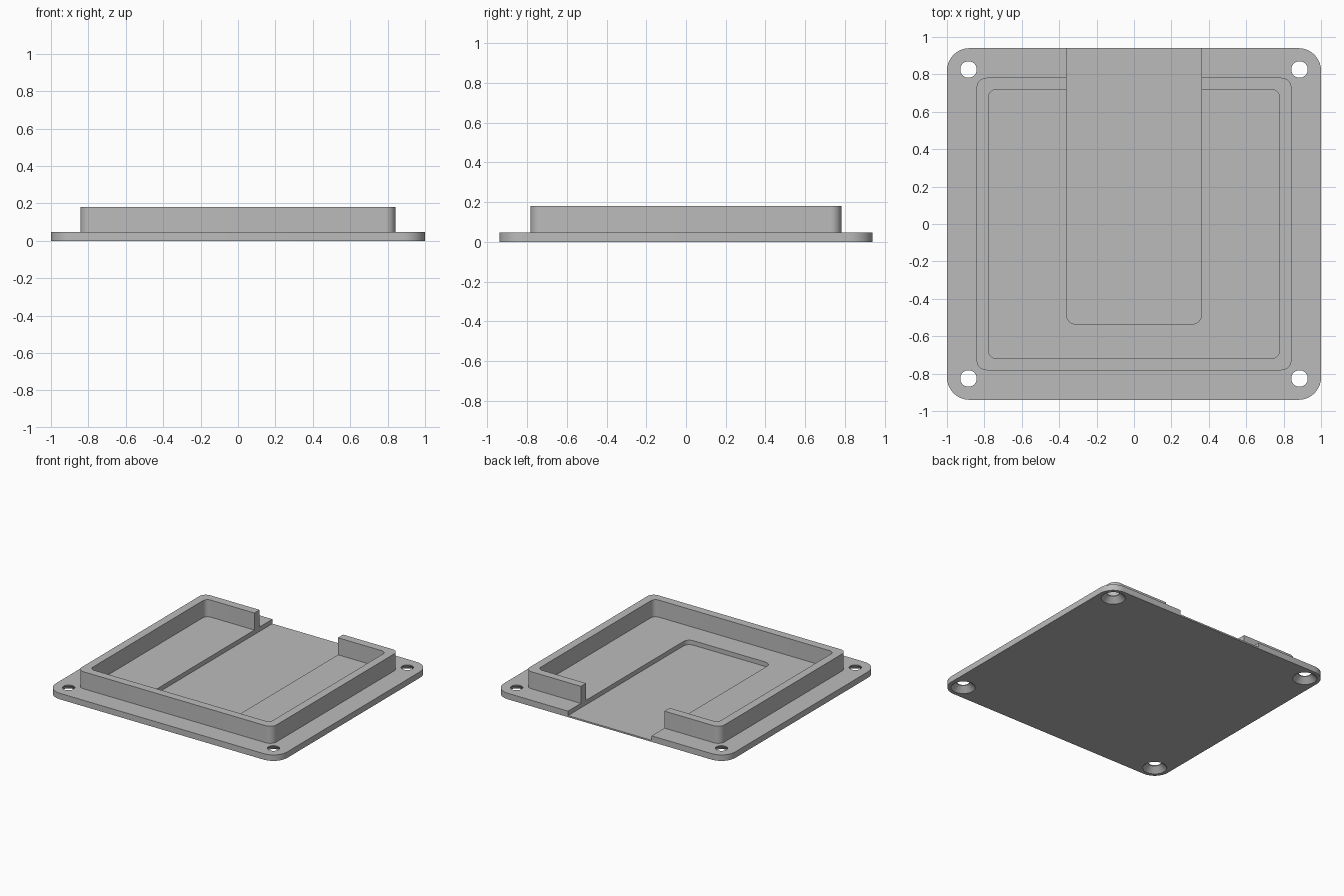
import bpy, bmesh, math

cube = bpy.data.objects.get("Cube")
if cube:
    bpy.data.objects.remove(cube, do_unlink=True)

grey = bpy.data.materials.new("plain_grey")
grey.use_nodes = True
grey.diffuse_color = (0.5, 0.5, 0.5, 1)
grey.node_tree.nodes["Principled BSDF"].inputs["Base Color"].default_value = (0.5, 0.5, 0.5, 1)


def finish(name, bm):
    bmesh.ops.recalc_face_normals(bm, faces=bm.faces)
    mesh = bpy.data.meshes.new(name)
    bm.to_mesh(mesh)
    bm.free()
    mesh.materials.append(grey)
    ob = bpy.data.objects.new(name, mesh)
    bpy.context.collection.objects.link(ob)
    return ob


def rounded_slab(name, x, y0, y1, z0, z1, radius, steps=10):
    """Slab symmetric in x with rounded vertical corners."""
    bm = bmesh.new()
    corners = [(x, y1), (-x, y1), (-x, y0), (x, y0)]
    verts = []
    for i, (cx, cy) in enumerate(corners):
        cx -= math.copysign(radius, cx)
        cy += radius if cy == y0 else -radius
        for k in range(steps + 1):
            a = (i + k / steps) * math.pi / 2
            verts.append(bm.verts.new((cx + radius * math.cos(a), cy + radius * math.sin(a), z0)))
    face = bm.faces.new(verts)
    top = bmesh.ops.extrude_face_region(bm, geom=[face])["geom"]
    bmesh.ops.translate(bm, vec=(0, 0, z1 - z0), verts=[v for v in top if isinstance(v, bmesh.types.BMVert)])
    return finish(name, bm)


def countersunk_hole(x, y):
    """Cutter: wide cone at the underside narrowing to a straight bore."""
    bm = bmesh.new()
    profile = [(0.092, -0.006), (0.044, 0.04), (0.044, 0.1)]
    n = 40
    rings = [[bm.verts.new((x + r * math.cos(2 * math.pi * k / n), y + r * math.sin(2 * math.pi * k / n), z))
              for k in range(n)] for r, z in profile]
    for low, high in zip(rings, rings[1:]):
        for k in range(n):
            bm.faces.new((low[k], low[(k + 1) % n], high[(k + 1) % n], high[k]))
    bm.faces.new(rings[0])
    bm.faces.new(rings[-1])
    return finish("hole_cutter", bm)


def cut(target, cutter):
    mod = target.modifiers.new("cut", "BOOLEAN")
    mod.operation = "DIFFERENCE"
    mod.solver = "EXACT"
    mod.object = cutter
    bpy.context.view_layer.objects.active = target
    bpy.ops.object.modifier_apply(modifier=mod.name)
    bpy.data.objects.remove(cutter, do_unlink=True)


# Base plate with a channel open at the back and four screw holes
plate = rounded_slab("base_plate", 1.0, -0.94, 0.94, 0, 0.047, 0.12)
cut(plate, rounded_slab("channel_cutter", 0.361, -0.535, 1.2, 0.012, 0.3, 0.05))
for sx in (-1, 1):
    for sy in (-1, 1):
        cut(plate, countersunk_hole(sx * 0.885, sy * 0.826))

# Raised rim, interrupted by the channel at the back
rim = rounded_slab("raised_rim", 0.842, -0.782, 0.782, 0.047, 0.18, 0.055)
cut(rim, rounded_slab("pocket_cutter", 0.778, -0.718, 0.718, -0.1, 0.3, 0.04))
cut(rim, rounded_slab("gap_cutter", 0.361, 0.3, 1.2, -0.1, 0.3, 0.05))

# Smooth the rounded corners and keep the edges sharp
for ob in (plate, rim):
    bpy.ops.object.select_all(action="DESELECT")
    ob.select_set(True)
    bpy.context.view_layer.objects.active = ob
    bpy.ops.object.shade_smooth_by_angle(angle=math.radians(30))
